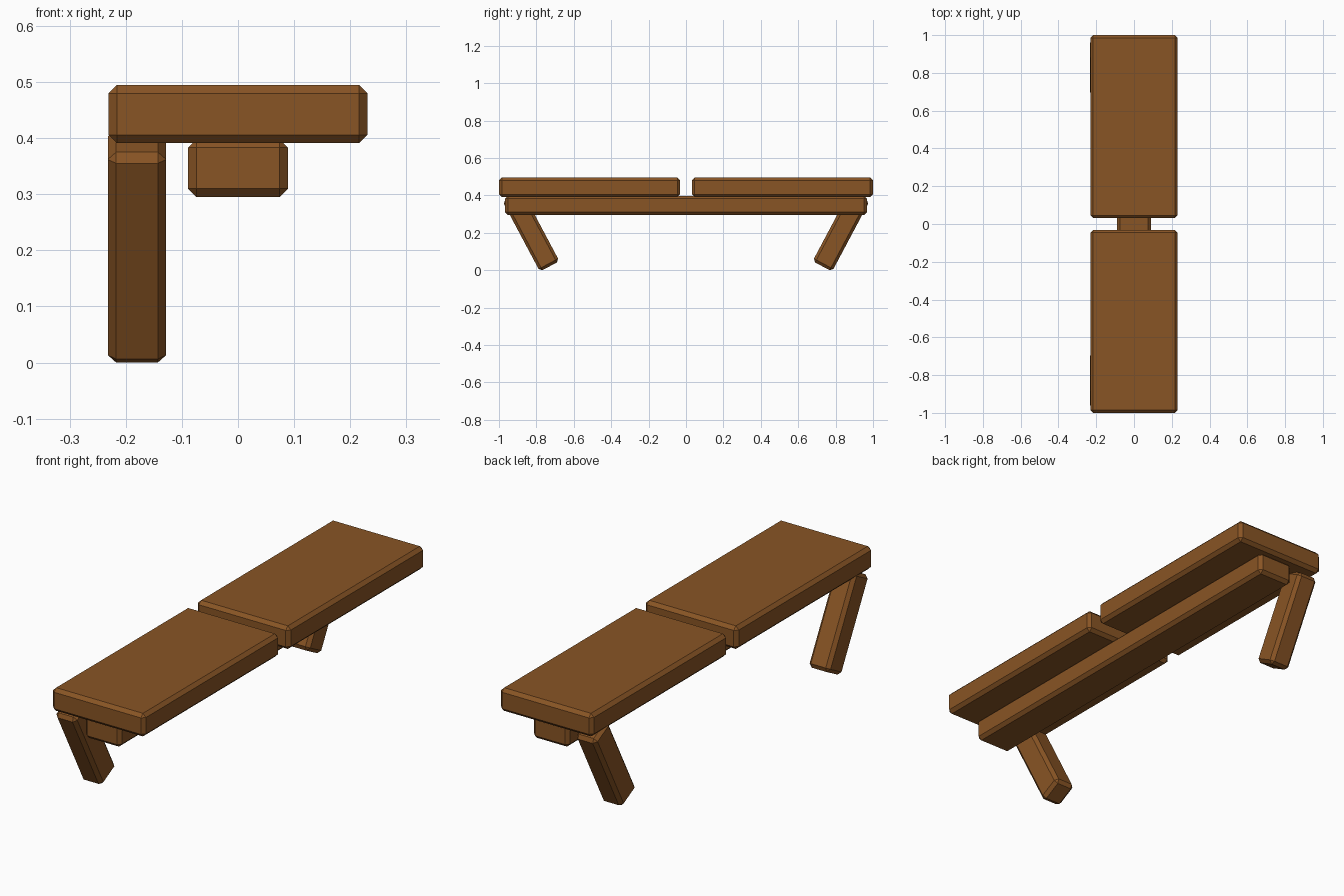
import bpy, bmesh, math

if "Cube" in bpy.data.objects:
    bpy.data.objects.remove(bpy.data.objects["Cube"])

wood = bpy.data.materials.new("brown_wood")
wood.diffuse_color = (0.25, 0.09, 0.018, 1)
wood.use_nodes = True
wood.node_tree.nodes["Principled BSDF"].inputs["Base Color"].default_value = wood.diffuse_color


def block(name, center, size, tilt=0.0, bevel=0.015):
    """Chamfered box, optionally tilted about the x axis."""
    bm = bmesh.new()
    bmesh.ops.create_cube(bm, size=1)
    bmesh.ops.scale(bm, vec=size, verts=bm.verts)
    bmesh.ops.bevel(bm, geom=bm.edges[:], offset=bevel, segments=1,
                    profile=0.5, affect='EDGES')
    mesh = bpy.data.meshes.new(name)
    bm.to_mesh(mesh)
    bm.free()
    mesh.materials.append(wood)
    ob = bpy.data.objects.new(name, mesh)
    ob.location = center
    ob.rotation_euler.x = tilt
    bpy.context.collection.objects.link(ob)
    return ob


# Long beam under the seat
block("center_beam", (0, 0, 0.3465), (0.178, 1.936, 0.103))

tilt = math.radians(28)
leg_length = 0.425
for side, label in ((-1, "front"), (1, "back")):
    # Seat plank on each half
    block(label + "_seat_plank", (0, side * 0.5155, 0.443), (0.462, 0.969, 0.104))
    # Slanted leg along the left edge, leaning outward at the top
    y = 0.729 + leg_length / 2 * math.sin(tilt)
    z = 0.0207 + leg_length / 2 * math.cos(tilt)
    block(label + "_leg", (-0.18, side * y, z), (0.104, 0.118, leg_length), -side * tilt)
